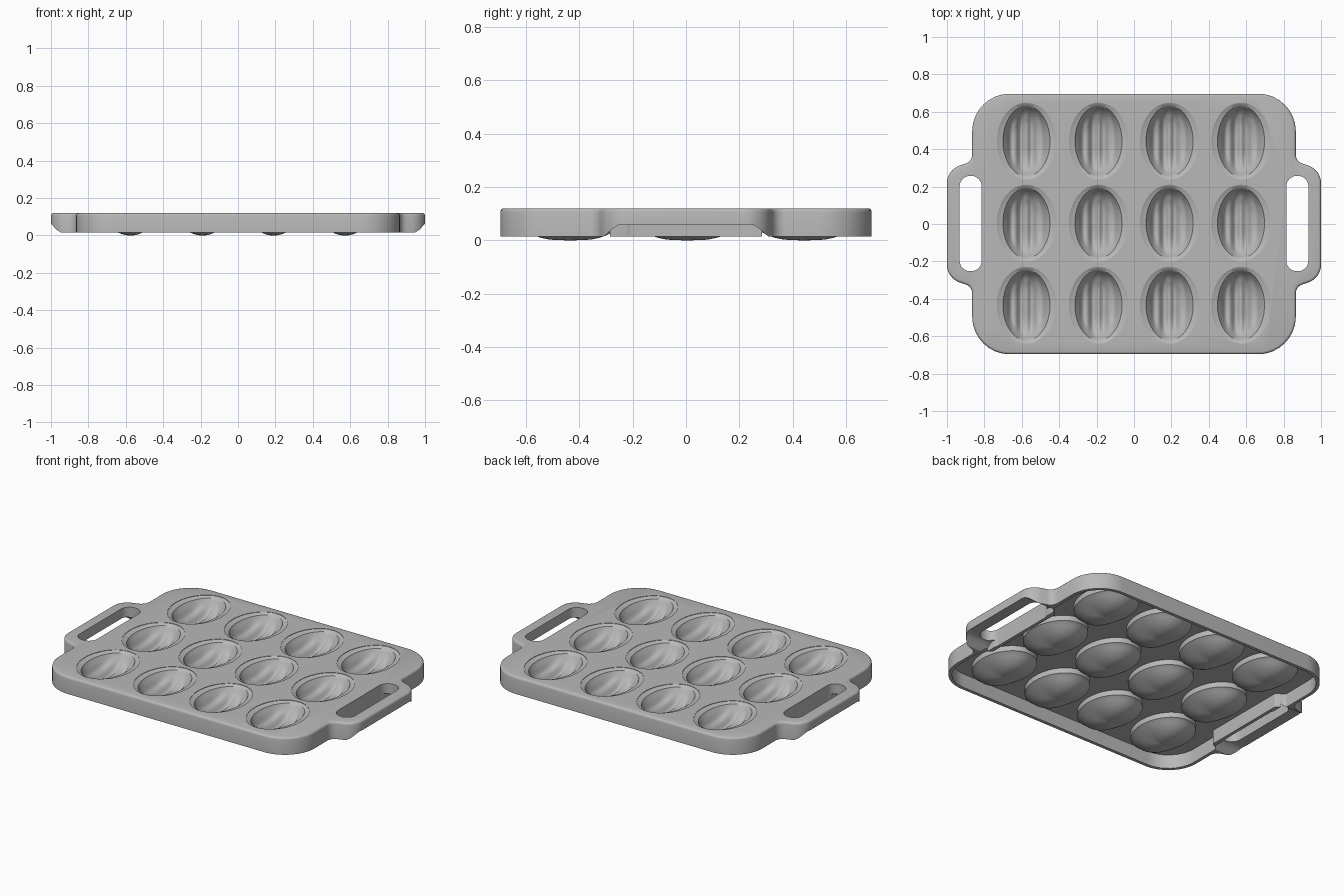
import bpy, bmesh, math
from mathutils import Vector, Matrix

cube = bpy.data.objects.get("Cube")
if cube:
    bpy.data.objects.remove(cube, do_unlink=True)

grey = bpy.data.materials.new("grey metal")
grey.use_nodes = True
grey.diffuse_color = (0.48, 0.48, 0.48, 1)
grey.node_tree.nodes["Principled BSDF"].inputs["Base Color"].default_value = grey.diffuse_color

TOP, BOTTOM = 0.12, 0.015
RIM = (0.16, 0.207)
BOWL = (0.126, 0.188)
CENTRES = [(x, y) for x in (-0.575, -0.19, 0.19, 0.572) for y in (-0.434, 0.005, 0.443)]


def rounded(corners, steps=10):
    """Round each (x, y, radius) corner of a closed polygon with an arc."""
    out = []
    for i, (x, y, r) in enumerate(corners):
        p = Vector((x, y))
        a = (Vector(corners[i - 1][:2]) - p).normalized()
        b = (Vector(corners[(i + 1) % len(corners)][:2]) - p).normalized()
        half = a.angle(b) / 2
        centre = p + (a + b).normalized() * r / math.sin(half)
        start = p + a * r / math.tan(half) - centre
        end = p + b * r / math.tan(half) - centre
        out += [centre + start.lerp(end, k / steps).normalized() * r for k in range(steps + 1)]
    return out


def mirrored(quarter):
    """Corners of one quarter, from the back edge down to the x axis, made whole."""
    right = quarter + [(x, -y, r) for x, y, r in reversed(quarter)]
    return right + [(-x, y, r) for x, y, r in reversed(right)]


def ellipse(cx, cy, rx, ry, n=64):
    return [Vector((cx + rx * math.cos(math.tau * k / n),
                    cy + ry * math.sin(math.tau * k / n))) for k in range(n)]


def add_prism(bm, points, z0, z1, matrix=Matrix()):
    """Extrude a flat outline; returns the top edges."""
    low = [bm.verts.new(matrix @ Vector((p[0], p[1], z0))) for p in points]
    high = [bm.verts.new(matrix @ Vector((p[0], p[1], z1))) for p in points]
    faces = [bm.faces.new(low), bm.faces.new(high)]
    for i in range(len(points)):
        faces.append(bm.faces.new((low[i - 1], low[i], high[i], high[i - 1])))
    bmesh.ops.recalc_face_normals(bm, faces=faces)
    return list(faces[1].edges)


def make_object(name, bm):
    mesh = bpy.data.meshes.new(name)
    bm.to_mesh(mesh)
    bm.free()
    mesh.materials.append(grey)
    obj = bpy.data.objects.new(name, mesh)
    bpy.context.collection.objects.link(obj)
    return obj


def activate(obj):
    bpy.ops.object.select_all(action='DESELECT')
    obj.select_set(True)
    bpy.context.view_layer.objects.active = obj


def carve(obj, bm):
    """Cut a temporary solid out of an object."""
    cutter = make_object("cutter", bm)
    cutter.hide_render = True
    mod = obj.modifiers.new("carve", 'BOOLEAN')
    mod.operation = 'DIFFERENCE'
    mod.solver = 'EXACT'
    mod.object = cutter
    activate(obj)
    bpy.ops.object.modifier_apply(modifier=mod.name)
    bpy.data.objects.remove(cutter, do_unlink=True)


# Tray with two side handles and a rounded top edge
bm = bmesh.new()
outline = rounded(mirrored([(0.865, 0.696, 0.2), (0.865, 0.335, 0.05), (1.0, 0.29, 0.1)]))
edges = add_prism(bm, outline, BOTTOM, TOP)
bmesh.ops.bevel(bm, geom=edges, offset=0.014, segments=3, profile=0.5, affect='EDGES')
tray = make_object("tray", bm)

# Hollow underside
bm = bmesh.new()
cavity = rounded(mirrored([(0.845, 0.676, 0.18), (0.845, 0.3, 0.02), (0.795, 0.27, 0.02)]))
add_prism(bm, cavity, -0.1, 0.1)
carve(tray, bm)

# Raised underside of the handles
bm = bmesh.new()
arch = [(-0.34, -0.1)]
for k in range(41):
    y = -0.34 + 0.68 * k / 40
    t = min(max((abs(y) - 0.24) / 0.1, 0), 1)
    arch.append((y, 0.06 * (1 - t * t * (3 - 2 * t))))
arch.append((0.34, -0.1))
yz_plane = Matrix(((0, 0, 1, 0), (1, 0, 0, 0), (0, 1, 0, 0), (0, 0, 0, 1)))
add_prism(bm, arch, 0.82, 1.1, yz_plane)
add_prism(bm, arch, -1.1, -0.82, yz_plane)
carve(tray, bm)

# Handle slots and openings for the moulds
bm = bmesh.new()
for s in (-1, 1):
    x0, x1 = sorted((s * 0.815, s * 0.932))
    slot = [(x0, -0.252, 0.055), (x1, -0.252, 0.055), (x1, 0.257, 0.055), (x0, 0.257, 0.055)]
    add_prism(bm, rounded(slot), -0.1, 0.2)
for cx, cy in CENTRES:
    add_prism(bm, ellipse(cx, cy, RIM[0] - 0.002, RIM[1] - 0.002), -0.1, 0.2)
carve(tray, bm)
activate(tray)
bpy.ops.object.shade_smooth_by_angle(angle=math.radians(35))


# Ribbed mould: inner bowl, rim ledge, side band and outer dome
def bowl_point(r, a):
    x, y = BOWL[0] * r * math.cos(a), BOWL[1] * r * math.sin(a)
    fade = min(1, max(0, (0.97 - r) / 0.3))
    rib = 0.009 * (1 + math.cos(math.tau * x / 0.058)) * fade
    return x, y, 0.015 + 0.095 * r ** (2.5 + 1.5 * math.sin(a) ** 2) + rib


def dome_point(r, a):
    x, y = 0.97 * RIM[0] * r * math.cos(a), 0.97 * RIM[1] * r * math.sin(a)
    return x, y, 0.065 * r ** (1.6 + 1.6 * math.sin(a) ** 2)


def rim_point(scale, z):
    return lambda a: (RIM[0] * scale * math.cos(a), RIM[1] * scale * math.sin(a), z)


N, RINGS = 72, 22
rings = [lambda a, r=k / RINGS: bowl_point(r, a) for k in range(1, RINGS + 1)]
rings += [rim_point(0.98, 0.1165), rim_point(1, 0.119), rim_point(1, 0.068)]
rings += [lambda a, r=k / 12: dome_point(r, a) for k in range(12, 0, -1)]

bm = bmesh.new()
loops = [[bm.verts.new(ring(math.tau * i / N)) for i in range(N)] for ring in rings]
for inner, outer in zip(loops, loops[1:]):
    for i in range(N):
        bm.faces.new((inner[i - 1], outer[i - 1], outer[i], inner[i]))
for loop, z in ((loops[0], bowl_point(0, 0)[2]), (loops[-1], 0)):
    tip = bm.verts.new((0, 0, z))
    for i in range(N):
        bm.faces.new((loop[i - 1], loop[i], tip))
bmesh.ops.recalc_face_normals(bm, faces=bm.faces)
mould = make_object("mould", bm)
activate(mould)
bpy.ops.object.shade_smooth_by_angle(angle=math.radians(40))

# Three rows of four
for n, (cx, cy) in enumerate(CENTRES):
    obj = mould
    if n:
        obj = bpy.data.objects.new("mould", mould.data)
        bpy.context.collection.objects.link(obj)
    obj.location = (cx, cy, 0)
